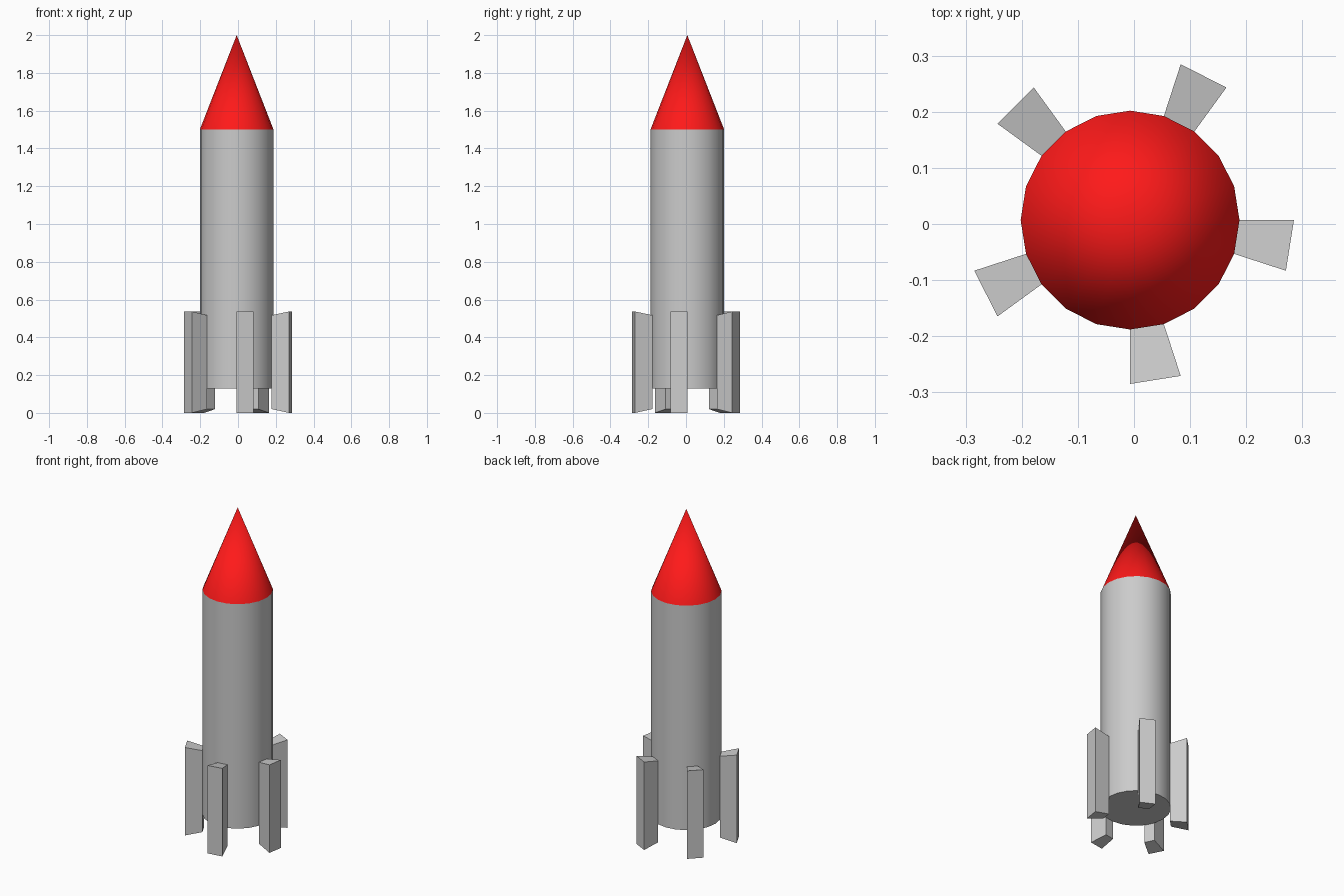
import bpy, bmesh, math

if "Cube" in bpy.data.objects:
    bpy.data.objects.remove(bpy.data.objects["Cube"])

CX, CY = -0.007, 0.007   # hull axis (the five fins make the outline uneven)
SIDES, R = 20, 0.195
STEP = 2 * math.pi / SIDES


def point(r, side, z):
    a = side * STEP
    return (CX + r * math.cos(a), CY + r * math.sin(a), z)


def make_object(name, bm, smooth):
    bmesh.ops.recalc_face_normals(bm, faces=bm.faces)
    mesh = bpy.data.meshes.new(name)
    bm.to_mesh(mesh)
    bm.free()
    ob = bpy.data.objects.new(name, mesh)
    bpy.context.collection.objects.link(ob)
    if smooth:
        bpy.ops.object.select_all(action='DESELECT')
        ob.select_set(True)
        bpy.context.view_layer.objects.active = ob
        bpy.ops.object.shade_smooth_by_angle(angle=math.radians(30))
    return ob


def ring(bm, r, z):
    return [bm.verts.new(point(r, i, z)) for i in range(SIDES)]


# Cylindrical hull with a flat bottom; the nose closes its top
bm = bmesh.new()
low, high = ring(bm, R, 0.13), ring(bm, R, 1.5)
for i in range(SIDES):
    j = (i + 1) % SIDES
    bm.faces.new((low[i], low[j], high[j], high[i]))
bm.faces.new(low[::-1])
make_object("hull", bm, True)

# Red nose cone
bm = bmesh.new()
base = ring(bm, R, 1.5)
tip = bm.verts.new((CX, CY, 2.0))
for i in range(SIDES):
    bm.faces.new((base[i], base[(i + 1) % SIDES], tip))
nose = make_object("nose_cone", bm, True)
red = bpy.data.materials.new("red")
red.diffuse_color = (1.0, 0.01, 0.01, 1)
red.use_nodes = True
red.node_tree.nodes["Principled BSDF"].inputs["Base Color"].default_value = red.diffuse_color
nose.data.materials.append(red)

# Five fins, one on every fourth hull side, flaring outwards
for k in range(5):
    bm = bmesh.new()
    rings = []
    for r, z0, z1 in ((R, 0.02, 0.517), (0.292, 0.0, 0.537)):
        s = 4 * k
        rings.append([bm.verts.new(p) for p in (
            point(r, s - 1, z0), point(r, s, z0),
            point(r, s, z1), point(r, s - 1, z1))])
    inner, outer = rings
    for i in range(4):
        j = (i + 1) % 4
        bm.faces.new((inner[i], inner[j], outer[j], outer[i]))
    bm.faces.new(inner[::-1])
    bm.faces.new(outer)
    make_object(f"fin_{k + 1}", bm, False)
